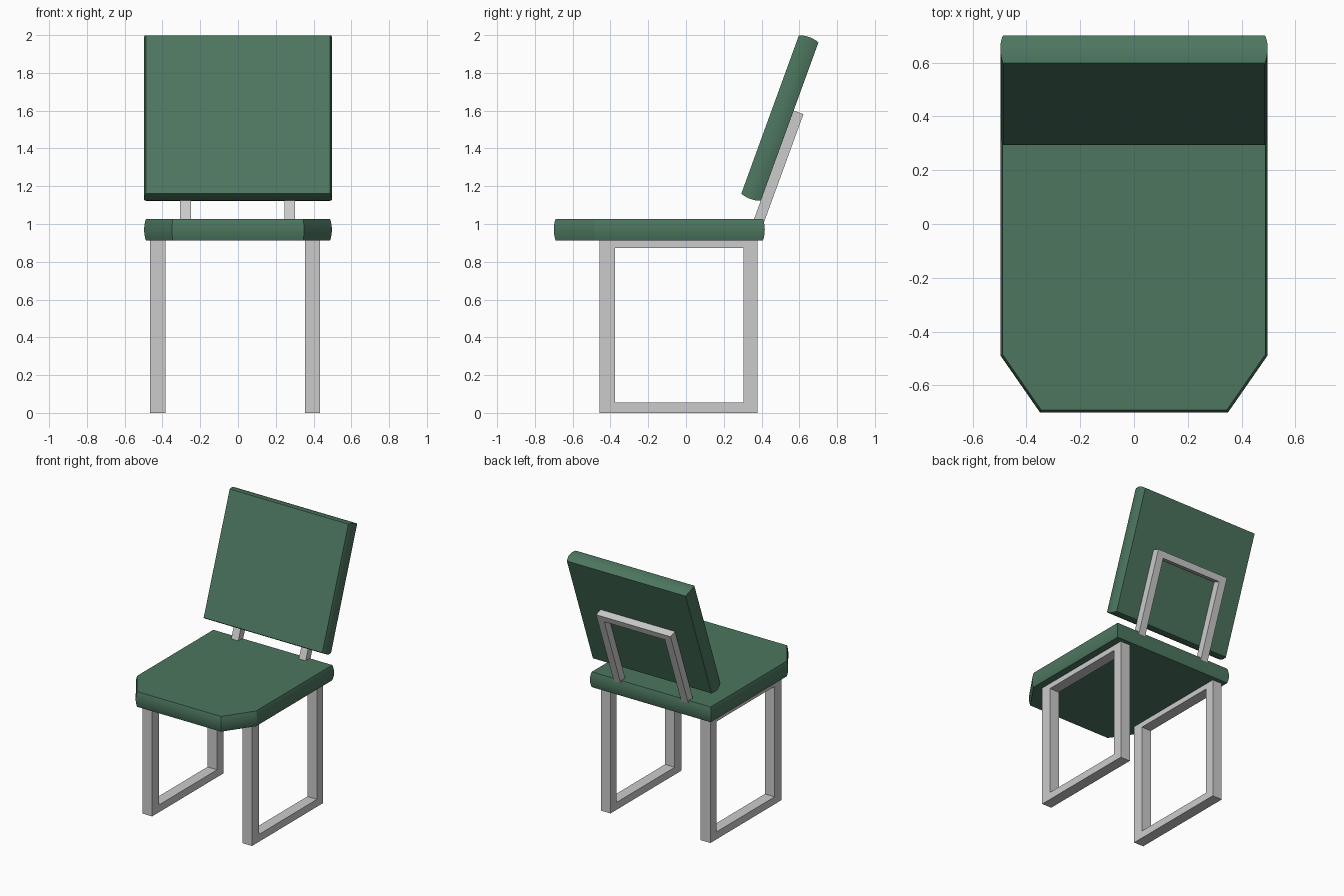
import bpy, bmesh, math
from mathutils import Vector, Matrix

if "Cube" in bpy.data.objects:
    bpy.data.objects.remove(bpy.data.objects["Cube"])

green = bpy.data.materials.new("green_upholstery")
green.diffuse_color = (0.073, 0.181, 0.114, 1)
green.use_nodes = True
green.node_tree.nodes["Principled BSDF"].inputs["Base Color"].default_value = green.diffuse_color


def finish(name, bm, matrix=Matrix(), material=None):
    bmesh.ops.recalc_face_normals(bm, faces=bm.faces)
    bm.transform(matrix)
    mesh = bpy.data.meshes.new(name)
    bm.to_mesh(mesh)
    bm.free()
    obj = bpy.data.objects.new(name, mesh)
    bpy.context.collection.objects.link(obj)
    if material:
        mesh.materials.append(material)
    bpy.context.view_layer.objects.active = obj
    obj.select_set(True)
    bpy.ops.object.shade_smooth_by_angle(angle=math.radians(15))
    obj.select_set(False)
    return obj


def offset(points, d):
    """Mitred outward offset of a counter-clockwise outline."""
    result = []
    for i, p in enumerate(points):
        a = (p - points[i - 1]).normalized()
        b = (points[(i + 1) % len(points)] - p).normalized()
        na, nb = Vector((a.y, -a.x)), Vector((b.y, -b.x))
        result.append(p + (na + nb) * d / (1 + na.dot(nb)))
    return result


def cushion(name, outline, thickness, bulge, matrix, steps=8):
    """Flat pad whose rim swells outward in a shallow arc."""
    points = [Vector(p) for p in outline]
    bm = bmesh.new()
    rings = []
    for i in range(steps + 1):
        t = 2 * i / steps - 1
        ring = offset(points, bulge * (1 - t * t))
        rings.append([bm.verts.new((p.x, p.y, t * thickness / 2)) for p in ring])
    n = len(points)
    for lo, hi in zip(rings, rings[1:]):
        for i in range(n):
            j = (i + 1) % n
            bm.faces.new((lo[i], lo[j], hi[j], hi[i]))
    bm.faces.new(rings[0][::-1])
    bm.faces.new(rings[-1])
    return finish(name, bm, matrix, green)


def frame(name, outer, inner, z0, z1, matrix):
    """Closed rectangular loop; rectangles are (x0, y0, x1, y1)."""
    bm = bmesh.new()

    def ring(r, z):
        x0, y0, x1, y1 = r
        return [bm.verts.new((x, y, z)) for x, y in
                ((x0, y0), (x1, y0), (x1, y1), (x0, y1))]

    rings = [ring(outer, z0), ring(outer, z1), ring(inner, z1), ring(inner, z0)]
    for k in range(4):
        a, b = rings[k], rings[(k + 1) % 4]
        for i in range(4):
            j = (i + 1) % 4
            bm.faces.new((a[i], a[j], b[j], b[i]))
    return finish(name, bm, matrix)


# Seat with clipped front corners
cushion("seat", [(-0.345, -0.691), (0.345, -0.691), (0.488, -0.485), (0.488, 0.408),
                 (-0.488, 0.408), (-0.488, -0.485)],
        0.113, 0.009, Matrix.Translation((0, 0, 0.97)))

# Reclined backrest
tilt = Matrix.Translation((0, 0.497, 1.561)) @ Matrix.Rotation(math.radians(70), 4, 'X')
cushion("backrest", [(-0.487, -0.446), (0.487, -0.446), (0.487, 0.446), (-0.487, 0.446)],
        0.11, 0.01, tilt)

# Metal loop joining backrest and seat
frame("backrest_bracket", (-0.308, -0.62, 0.303, 0.062), (-0.25, -0.578, 0.247, 0.015),
      -0.11, -0.0545, tilt)

# Leg loops: local x, y, z map to world y, z, x
axes = Matrix(((0, 0, 1, 0), (1, 0, 0, 0), (0, 1, 0, 0), (0, 0, 0, 1)))
for name, x in (("left_leg_frame", -0.465), ("right_leg_frame", 0.355)):
    frame(name, (-0.457, 0, 0.378, 0.93), (-0.375, 0.055, 0.305, 0.874),
          x, x + 0.08, axes)
